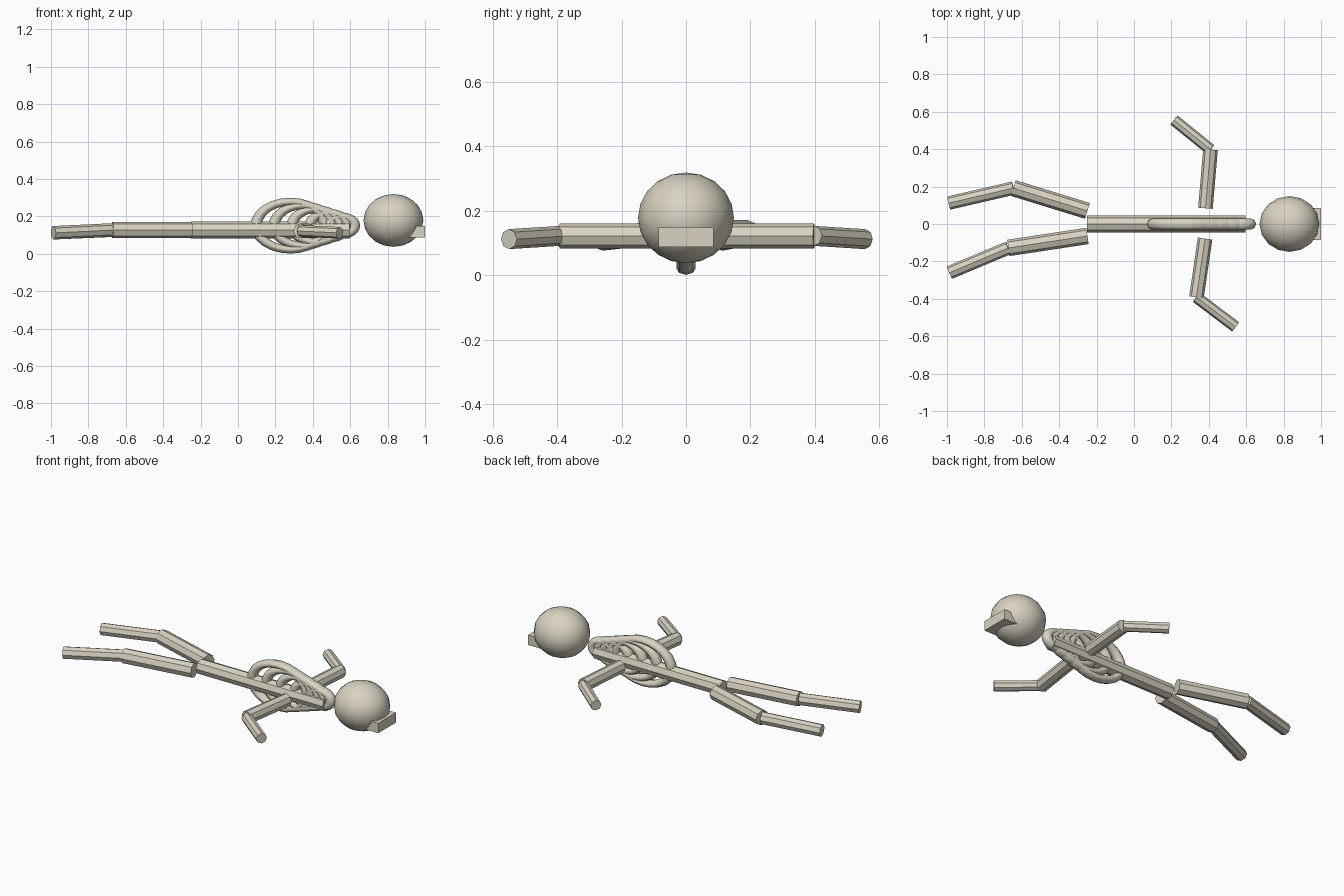
import bpy, math
from mathutils import Vector

if "Cube" in bpy.data.objects:
    bpy.data.objects.remove(bpy.data.objects["Cube"])

bone = bpy.data.materials.new("bone")
bone.diffuse_color = (0.69, 0.65, 0.54, 1)
bone.use_nodes = True
bone.node_tree.nodes["Principled BSDF"].inputs["Base Color"].default_value = bone.diffuse_color


def finish(name, smooth=None):
    ob = bpy.context.object
    ob.name = name
    ob.data.materials.append(bone)
    if smooth:
        bpy.ops.object.shade_smooth_by_angle(angle=math.radians(smooth))
    return ob


def rod(name, a, b, radius):
    """Eight-sided rod between two points."""
    a, b = Vector(a), Vector(b)
    d = b - a
    bpy.ops.mesh.primitive_cylinder_add(vertices=8, radius=radius, depth=d.length,
                                        location=(a + b) / 2,
                                        rotation=d.to_track_quat('Z', 'Y').to_euler())
    return finish(name)


# Spine
rod("spine", (-0.25, 0, 0.127), (0.597, 0, 0.127), 0.045)

# Flattened rib rings, shrinking towards the neck
for i in range(5):
    bpy.ops.mesh.primitive_torus_add(major_segments=24, minor_segments=8,
                                     major_radius=0.183 - 0.028 * i, minor_radius=0.03,
                                     location=(0.28 + 0.068 * i, 0, 0.15),
                                     rotation=(math.pi / 2, 0, 0))
    bpy.context.object.scale = (1, 0.7, 1)
    finish(f"rib_{i + 1}", 60)

# Skull and jaw
bpy.ops.mesh.primitive_uv_sphere_add(segments=16, ring_count=10, radius=1,
                                     location=(0.831, 0, 0.178))
bpy.context.object.scale = (0.16, 0.149, 0.141)
finish("skull", 40)
bpy.ops.mesh.primitive_cube_add(size=1, location=(0.94, 0, 0.118))
bpy.context.object.scale = (0.12, 0.17, 0.06)
finish("jaw")

# Limbs: (name, root, joint, tip, upper radius, lower radius) in plan view
limbs = [
    ("left_leg", (-0.249, 0.07), (-0.645, 0.192), (-0.99, 0.112), 0.044, 0.036),
    ("right_leg", (-0.249, -0.064), (-0.672, -0.128), (-0.987, -0.26), 0.044, 0.036),
    ("left_arm", (0.382, 0.084), (0.409, 0.398), (0.214, 0.556), 0.039, 0.031),
    ("right_arm", (0.38, -0.078), (0.334, -0.392), (0.543, -0.55), 0.039, 0.031),
]
for name, root, joint, tip, r1, r2 in limbs:
    z = 0.127 if "leg" in name else 0.122
    rod("upper_" + name, (*root, z), (*joint, z), r1)
    rod("lower_" + name, (*joint, z), (*tip, 0.112), r2)
